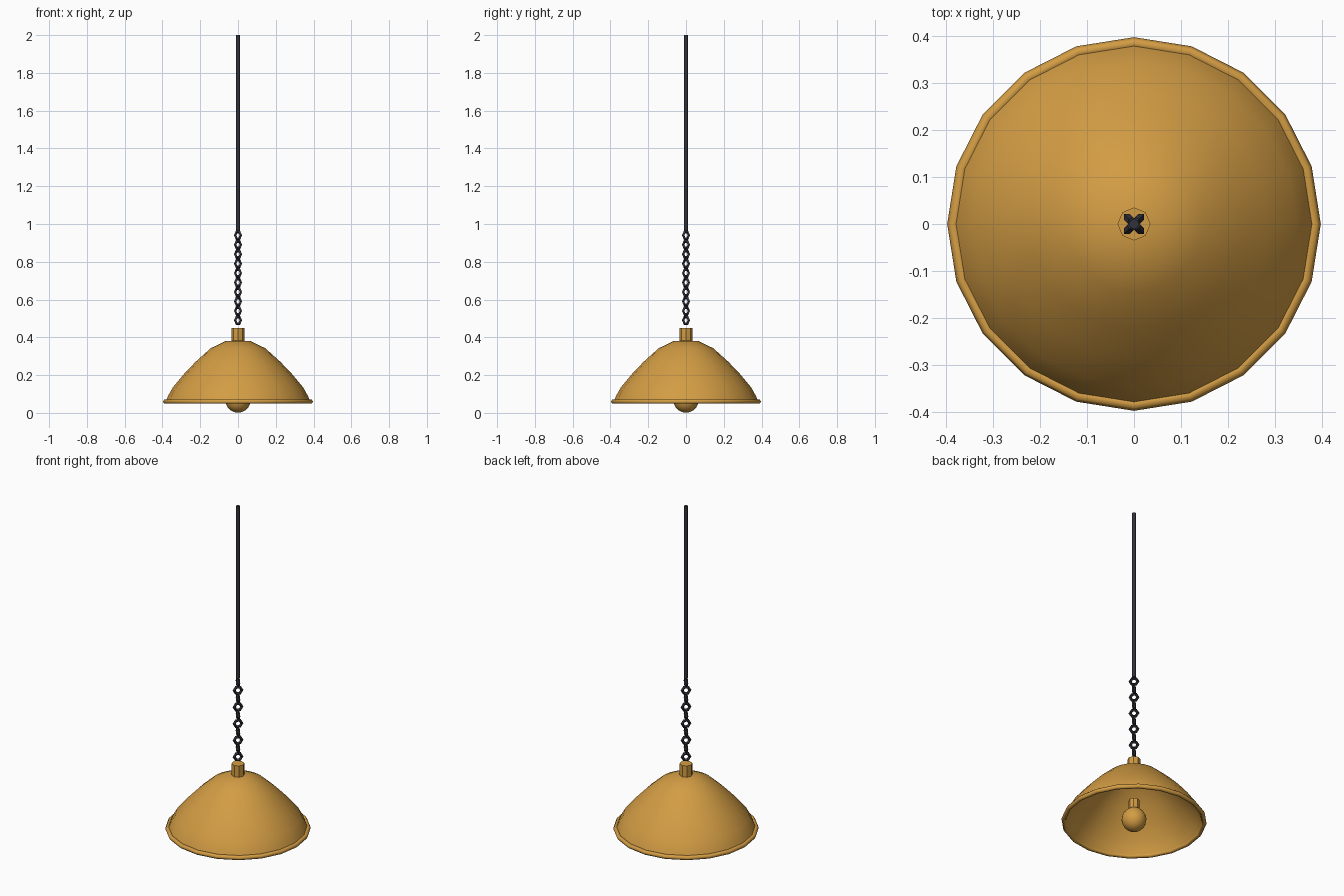
import bpy, math

if "Cube" in bpy.data.objects:
    bpy.data.objects.remove(bpy.data.objects["Cube"])

def mat(name, c):
    m = bpy.data.materials.new(name)
    m.diffuse_color = (*c, 1)
    m.use_nodes = True
    m.node_tree.nodes["Principled BSDF"].inputs["Base Color"].default_value = m.diffuse_color
    return m

BRASS = mat("brass", (0.65, 0.335, 0.058))
IRON = mat("dark_iron", (0.032, 0.032, 0.042))

def finish(name, m, angle=None):
    o = bpy.context.object
    o.name = name
    o.data.materials.clear()
    o.data.materials.append(m)
    if angle:
        bpy.ops.object.shade_smooth_by_angle(angle=math.radians(angle))
    return o

def cyl(name, r, z0, z1, n, m, angle=None):
    bpy.ops.mesh.primitive_cylinder_add(vertices=n, radius=r, depth=z1 - z0,
                                        location=(0, 0, (z0 + z1) / 2))
    return finish(name, m, angle)

def lathe(name, profile, n, m, angle):
    # revolve an (r, z) profile; r = 0 points become poles
    verts, rings, faces = [], [], []
    for r, z in profile:
        k = 1 if r == 0 else n
        rings.append([len(verts) + (i if k > 1 else 0) for i in range(n)])
        verts += [(r * math.cos(math.tau * i / n), r * math.sin(math.tau * i / n), z) for i in range(k)]
    for a, b in zip(rings, rings[1:]):
        for i in range(n):
            j = (i + 1) % n
            faces.append(list(dict.fromkeys((a[i], b[i], b[j], a[j]))))
    me = bpy.data.meshes.new(name)
    me.from_pydata(verts, [], faces)
    o = bpy.data.objects.new(name, me)
    bpy.context.collection.objects.link(o)
    bpy.ops.object.select_all(action='DESELECT')
    o.select_set(True)
    bpy.context.view_layer.objects.active = o
    return finish(name, m, angle)

# domed shade: outer wall down, inner wall back up
lathe("shade", [(0, 0.383), (0.065, 0.381), (0.145, 0.342), (0.225, 0.27), (0.285, 0.207), (0.345, 0.135),
                (0.37, 0.09), (0.385, 0.055), (0.374, 0.055), (0.36, 0.086), (0.336, 0.129),
                (0.277, 0.2), (0.217, 0.262), (0.14, 0.332), (0.063, 0.37), (0, 0.372)],
      20, BRASS, 45)

# rolled rim
bpy.ops.mesh.primitive_torus_add(major_segments=20, minor_segments=6, major_radius=0.384,
                                 minor_radius=0.013, location=(0, 0, 0.06))
finish("shade_rim", BRASS, 65)

# cap, bulb socket and bulb
cyl("top_cap", 0.035, 0.37, 0.45, 8, BRASS)
cyl("bulb_socket", 0.03, 0.11, 0.19, 8, BRASS)
bpy.ops.mesh.primitive_uv_sphere_add(segments=16, ring_count=10, radius=0.068, location=(0, 0, 0.07))
finish("bulb", BRASS, 50).scale = (1, 1, 1.02)

# chain of alternating six-sided links, set diagonally
for i in range(10):
    bpy.ops.mesh.primitive_torus_add(major_segments=6, minor_segments=4, major_radius=0.021,
                                     minor_radius=0.009, location=(0, 0, 0.49 + 0.05 * i),
                                     rotation=(math.pi / 2, 0, math.pi / 4 + (i % 2) * math.pi / 2))
    finish("chain_link_%d" % (i + 1), IRON)

# hanging rod
cyl("hanging_rod", 0.011, 0.965, 2.0, 8, IRON, 50)
